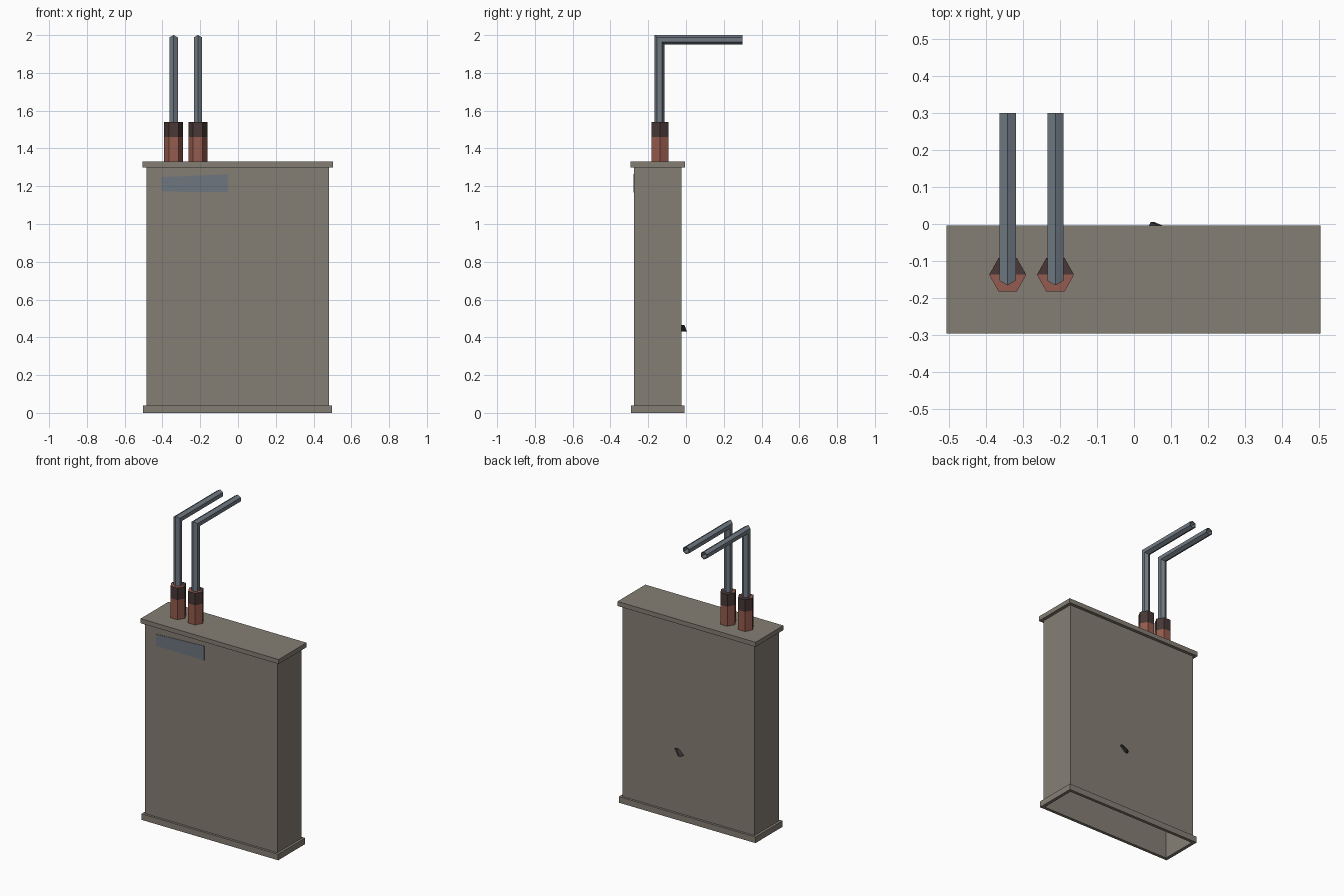
import bpy, bmesh, math
from mathutils import Vector

if "Cube" in bpy.data.objects:
    bpy.data.objects.remove(bpy.data.objects["Cube"])


def material(name, rgb):
    m = bpy.data.materials.new(name)
    m.diffuse_color = (*rgb, 1)
    m.use_nodes = True
    m.node_tree.nodes["Principled BSDF"].inputs["Base Color"].default_value = m.diffuse_color
    return m


GREY = material("warm_grey_paint", (0.235, 0.21, 0.175))
STEEL = material("blue_grey_pipe", (0.165, 0.195, 0.23))
RUST = material("rust_red", (0.30, 0.105, 0.075))
DARK = material("dark_brown", (0.065, 0.04, 0.037))
LABEL = material("faded_blue_label", (0.155, 0.18, 0.215))
BLACK = material("dark_handle", (0.04, 0.037, 0.036))


def make(name, bm, *mats):
    bmesh.ops.recalc_face_normals(bm, faces=bm.faces)
    mesh = bpy.data.meshes.new(name)
    bm.to_mesh(mesh)
    bm.free()
    ob = bpy.data.objects.new(name, mesh)
    for m in mats:
        mesh.materials.append(m)
    bpy.context.collection.objects.link(ob)
    return ob


def rect(bm, x0, x1, y0, y1, z):
    return [bm.verts.new(p) for p in ((x0, y0, z), (x1, y0, z), (x1, y1, z), (x0, y1, z))]


def bridge(bm, a, b):
    n = len(a)
    return [bm.faces.new((a[i], a[(i + 1) % n], b[(i + 1) % n], b[i])) for i in range(n)]


# Cabinet shell, open underneath
BODY = (-0.485, 0.482, -0.276, -0.024)
INNER = (-0.480, 0.477, -0.271, -0.029)
bm = bmesh.new()
rings = [rect(bm, *r, z) for r, z in ((BODY, 1.305), (BODY, 0.02), (INNER, 0.02), (INNER, 1.305))]
for i in range(4):
    bridge(bm, rings[i], rings[(i + 1) % 4])
make("cabinet_body", bm, GREY)

# Base frame around the open bottom
OUT = (-0.502, 0.498, -0.291, -0.009)
bm = bmesh.new()
rings = [rect(bm, *r, z) for r, z in ((OUT, 0), (OUT, 0.04), (INNER, 0.04), (INNER, 0))]
for i in range(4):
    bridge(bm, rings[i], rings[(i + 1) % 4])
make("base_frame", bm, GREY)

# Overhanging lid
bm = bmesh.new()
a = rect(bm, -0.506, 0.504, -0.295, -0.004, 1.30)
b = rect(bm, -0.506, 0.504, -0.295, -0.004, 1.33)
bridge(bm, a, b)
bm.faces.new(a)
bm.faces.new(b)
make("lid", bm, GREY)

# Faded label plate on the front
bm = bmesh.new()
outline = ((-0.405, 1.172), (-0.052, 1.168), (-0.052, 1.264), (-0.405, 1.248))
a, b = ([bm.verts.new((x, y, z)) for x, z in outline] for y in (-0.275, -0.279))
bridge(bm, a, b)
bm.faces.new(b)
make("front_label", bm, LABEL)

# Small slanted handle on the back
bm = bmesh.new()
a = [bm.verts.new(p) for p in ((0.03, -0.025, 0.43), (0.05, -0.025, 0.43),
                               (0.09, -0.025, 0.465), (0.07, -0.025, 0.465))]
b = [bm.verts.new(p) for p in ((0.045, 0.005, 0.43), (0.056, 0.005, 0.43),
                               (0.09, -0.01, 0.465), (0.075, -0.008, 0.465))]
bridge(bm, a, b)
for ring in (a, b):
    bmesh.ops.triangulate(bm, faces=[bm.faces.new(ring)])
make("back_handle", bm, BLACK)


def hexagon(bm, radius, place):
    """Six points; place maps a local (u, v) to 3D."""
    return [bm.verts.new(place(radius * math.cos(t), radius * math.sin(t)))
            for t in (math.radians(60 * i) for i in range(6))]


def socket(name, cx):
    # Hexagonal socket: rust below, dark band above
    cy = -0.137
    bm = bmesh.new()
    r = [hexagon(bm, 0.05, lambda u, v, z=z: (cx + u, cy + v * 1.03, z)) for z in (1.325, 1.46, 1.54)]
    bridge(bm, r[0], r[1])
    for f in bridge(bm, r[1], r[2]):
        f.material_index = 1
    hub = bm.verts.new((cx, cy, 1.54))
    for i in range(6):
        f = bm.faces.new((r[2][i], r[2][(i + 1) % 6], hub))
        f.material_index = int(f.calc_center_median().y > cy)
    make(name, bm, RUST, DARK)


def pipe(name, cx):
    # Hexagonal pipe with a mitred elbow and a hollow rear end
    py, pz, R = -0.14, 1.975, 0.0255
    bm = bmesh.new()
    r = [hexagon(bm, R, lambda u, v: (cx + v, py + u, 1.53)),
         hexagon(bm, R, lambda u, v: (cx + v, py + u, pz - u)),
         hexagon(bm, R, lambda u, v: (cx + v, 0.30, pz - u)),
         hexagon(bm, R * 0.8, lambda u, v: (cx + v, 0.30, pz - u)),
         hexagon(bm, R * 0.8, lambda u, v: (cx + v, 0.26, pz - u))]
    for i in range(4):
        bridge(bm, r[i], r[i + 1])
    bm.faces.new(r[0])
    bm.faces.new(r[4])
    make(name, bm, STEEL)


for side, x in (("left", -0.341), ("right", -0.212)):
    socket(side + "_pipe_socket", x)
    pipe(side + "_pipe", x)
